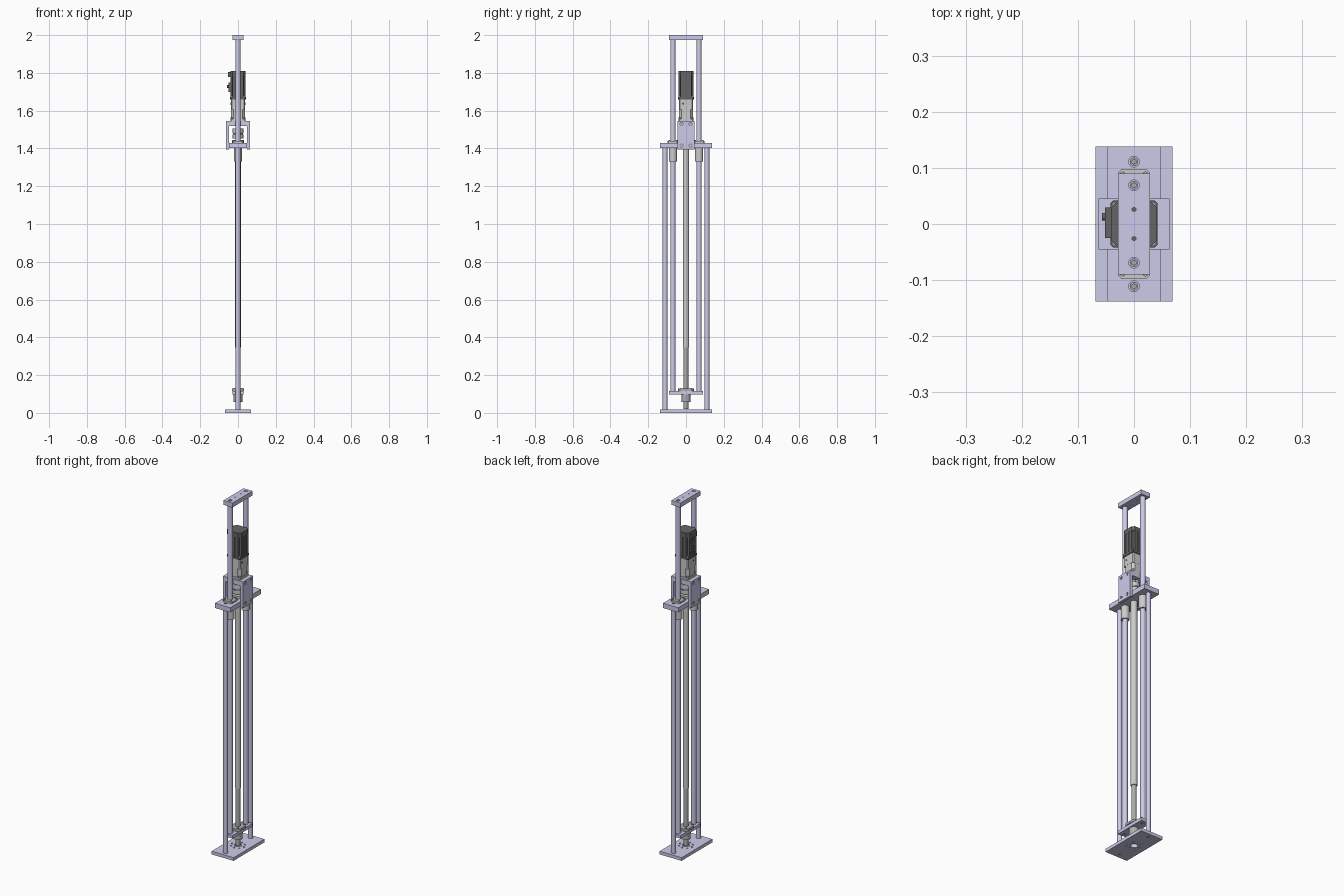
import bpy, bmesh, math
from mathutils import Matrix, Vector

if "Cube" in bpy.data.objects:
    bpy.data.objects.remove(bpy.data.objects["Cube"])


def material(name, rgb):
    m = bpy.data.materials.new(name)
    m.diffuse_color = (*rgb, 1)
    m.use_nodes = True
    m.node_tree.nodes["Principled BSDF"].inputs["Base Color"].default_value = m.diffuse_color
    return m


LAV = material("anodised_lavender", (0.60, 0.60, 0.82))
DARK = material("dark_housing", (0.13, 0.13, 0.13))
STEEL = material("steel", (0.42, 0.42, 0.42))
ALLOY = material("alloy", (0.56, 0.56, 0.56))


def finish(name, bm, mat, smooth=False):
    bmesh.ops.recalc_face_normals(bm, faces=bm.faces)
    me = bpy.data.meshes.new(name)
    bm.to_mesh(me)
    bm.free()
    ob = bpy.data.objects.new(name, me)
    bpy.context.collection.objects.link(ob)
    if mat:
        me.materials.append(mat)
    if smooth:
        bpy.ops.object.select_all(action='DESELECT')
        ob.select_set(True)
        bpy.context.view_layer.objects.active = ob
        bpy.ops.object.shade_smooth_by_angle(angle=math.radians(35))
    return ob


def box(name, x0, x1, y0, y1, z0, z1, mat):
    return prism(name, [(x0, y0), (x1, y0), (x1, y1), (x0, y1)], z0, z1, mat)


def prism(name, outline, z0, z1, mat, smooth=False):
    bm = bmesh.new()
    face = bm.faces.new([bm.verts.new((x, y, z0)) for x, y in outline])
    top = bmesh.ops.extrude_face_region(bm, geom=[face])['geom']
    bmesh.ops.translate(bm, vec=(0, 0, z1 - z0),
                        verts=[v for v in top if isinstance(v, bmesh.types.BMVert)])
    return finish(name, bm, mat, smooth)


def add_cyl(bm, r, a, b, seg=32):
    a, b = Vector(a), Vector(b)
    rot = Vector((0, 0, 1)).rotation_difference(b - a).to_matrix().to_4x4()
    bmesh.ops.create_cone(bm, cap_ends=True, segments=seg, radius1=r, radius2=r,
                          depth=(b - a).length,
                          matrix=Matrix.Translation((a + b) / 2) @ rot)


def cyl(name, r, a, b, mat, seg=32):
    bm = bmesh.new()
    add_cyl(bm, r, a, b, seg)
    return finish(name, bm, mat, True)


def vcyl(name, r, z0, z1, mat, x=0, y=0, seg=32):
    return cyl(name, r, (x, y, z0), (x, y, z1), mat, seg)


def drill(ob, holes):
    """Cut cylinders (radius, start, end) out of an object."""
    bm = bmesh.new()
    for r, a, b in holes:
        add_cyl(bm, r, a, b, 24)
    cutter = finish("hole_cutter", bm, None)
    cutter.hide_render = True
    mod = ob.modifiers.new("holes", 'BOOLEAN')
    mod.object, mod.operation, mod.solver = cutter, 'DIFFERENCE', 'EXACT'
    bpy.context.view_layer.objects.active = ob
    bpy.ops.object.modifier_apply(modifier=mod.name)
    bpy.data.objects.remove(cutter)


def vhole(r, x, y, z0, z1):
    return (r, (x, y, z0), (x, y, z1))


def chamfered(h, c):
    q = [(h, h - c), (h - c, h)]
    return q + [(-x, y) for x, y in q[::-1]] + [(-x, -y) for x, y in q] + [(x, -y) for x, y in q[::-1]]


def socket_bolt(name, r, a, b):
    ob = cyl(name, r, a, b, STEEL, 20)
    a, b = Vector(a), Vector(b)
    drill(ob, [(r * 0.5, a.lerp(b, 0.5), b + (b - a) * 0.5)])


OUT, INN = 0.111, 0.069      # rod offsets along y

# Base plate with centre bore and bolt circle
base = box("base_plate", -0.069, 0.069, -0.138, 0.138, 0, 0.018, LAV)
ring = [(0.037 * math.cos(i * math.pi / 4), 0.037 * math.sin(i * math.pi / 4)) for i in range(8)]
drill(base, [vhole(0.019, 0, 0, -0.01, 0.03)] + [vhole(0.005, x, y, -0.01, 0.03) for x, y in ring]
      + [vhole(0.009, 0, s * OUT, -0.01, 0.009) for s in (-1, 1)])

# Fixed middle plate
mid = box("middle_plate", -0.048, 0.048, -0.138, 0.138, 1.403, 1.43, LAV)
drill(mid, [vhole(0.0095, 0, s * OUT, 1.418, 1.45) for s in (-1, 1)]
      + [vhole(0.020, 0, s * INN, 1.39, 1.45) for s in (-1, 1)])

# Sliding frame: top plate and lower plate
top = box("top_plate", -0.0285, 0.0285, -0.09, 0.09, 1.975, 2.0, LAV)
drill(top, [vhole(0.0095, 0, s * INN, 1.988, 2.02) for s in (-1, 1)]
      + [vhole(0.0035, 0, s * 0.026, 1.96, 2.02) for s in (-1, 1)])
low = box("lower_plate", -0.0285, 0.0285, -0.09, 0.09, 0.097, 0.115, LAV)
drill(low, [vhole(0.0095, 0, s * INN, 0.08, 0.106) for s in (-1, 1)])

for s, side in ((-1, "front"), (1, "back")):
    # Rods and the bolts in their ends
    vcyl(side + "_fixed_rod", 0.0125, 0.018, 1.403, LAV, 0, s * OUT)
    vcyl(side + "_sliding_rod", 0.0135, 0.115, 1.975, LAV, 0, s * INN)
    socket_bolt(side + "_fixed_rod_bolt", 0.0075, (0, s * OUT, 1.418), (0, s * OUT, 1.4285))
    socket_bolt(side + "_top_bolt", 0.0075, (0, s * INN, 1.988), (0, s * INN, 1.9985))
    socket_bolt(side + "_base_bolt", 0.0075, (0, s * OUT, 0.009), (0, s * OUT, 0.001))
    socket_bolt(side + "_lower_bolt", 0.0075, (0, s * INN, 0.106), (0, s * INN, 0.098))
    # Flanged linear bearing
    flange = prism(side + "_bearing_flange",
                   [(x, y + s * INN) for x, y in chamfered(0.0285, 0.006)], 1.43, 1.44, ALLOY)
    drill(flange, [vhole(0.0137, 0, s * INN, 1.42, 1.45)])
    sleeve = vcyl(side + "_bearing_sleeve", 0.0215, 1.33, 1.403, ALLOY, 0, s * INN)
    drill(sleeve, [vhole(0.0137, 0, s * INN, 1.32, 1.42)])
    for x in (-1, 1):
        for y in (-1, 1):
            socket_bolt(side + "_bearing_bolt", 0.0045, (x * 0.02, s * INN + y * 0.02, 1.44),
                        (x * 0.02, s * INN + y * 0.02, 1.445))

# Drive screw and its cover tube
vcyl("screw", 0.0125, 0.02, 0.36, STEEL)
vcyl("cover_tube", 0.0165, 0.345, 1.403, ALLOY)

# Screw nut: body under the lower plate, flange with two flats above it
vcyl("nut_body", 0.024, 0.058, 0.097, STEEL)
prism("nut_flange", [(max(-0.033, min(0.033, 0.042 * math.cos(t))), 0.042 * math.sin(t))
                     for t in [i * math.pi / 24 + math.pi / 48 for i in range(48)]],
      0.115, 0.128, STEEL, True)
for x in (-1, 1):
    for y in (-1, 1):
        socket_bolt("nut_bolt", 0.0045, (x * 0.02, y * 0.028, 0.128), (x * 0.02, y * 0.028, 0.133))

# Motor bracket: cross plate between two bolted cheeks
cross = box("motor_plate", -0.048, 0.048, -0.0455, 0.0455, 1.518, 1.545, LAV)
drill(cross, [vhole(0.024, 0, 0, 1.5, 1.56)])
for s, side in ((-1, "left"), (1, "right")):
    x0, x1 = sorted((s * 0.048, s * 0.063))
    cheek = box(side + "_bracket_cheek", x0, x1, -0.0455, 0.0455, 1.395, 1.545, LAV)
    spots = [(y, z) for y in (-0.024, 0.024) for z in (1.416, 1.529)]
    drill(cheek, [(0.0085, (s * 0.055, y, z), (s * 0.07, y, z)) for y, z in spots])
    for y, z in spots:
        socket_bolt(side + "_cheek_bolt", 0.007, (s * 0.055, y, z), (s * 0.0625, y, z))

# Shaft coupling between the plates
vcyl("screw_bearing_cap", 0.032, 1.43, 1.444, ALLOY)
vcyl("shaft", 0.010, 1.44, 1.55, STEEL)
vcyl("coupling_lower_hub", 0.028, 1.452, 1.474, ALLOY)
vcyl("coupling_insert", 0.026, 1.474, 1.482, DARK)
vcyl("coupling_upper_hub", 0.028, 1.482, 1.506, ALLOY)

# Gearbox: flange, narrower body and motor adapter
prism("gearbox_flange", chamfered(0.041, 0.006), 1.545, 1.557, ALLOY)
prism("gearbox_body", chamfered(0.037, 0.014), 1.557, 1.605, ALLOY)
prism("gearbox_adapter", chamfered(0.0375, 0.006), 1.605, 1.66, ALLOY)
for s in (-1, 1):
    cyl("gearbox_plug", 0.006, (s * 0.036, -0.015, 1.637), (s * 0.0385, -0.015, 1.637), DARK, 20)
    for y in (-1, 1):
        socket_bolt("gearbox_bolt", 0.005, (s * 0.034, y * 0.034, 1.557), (s * 0.034, y * 0.034, 1.565))
        socket_bolt("motor_bolt", 0.005, (s * 0.035, y * 0.035, 1.672), (s * 0.035, y * 0.035, 1.68))

# Motor: front flange, grooved body with open corners, rear cap
prism("motor_flange", chamfered(0.042, 0.005), 1.66, 1.672, DARK)
edge = [(0.041, -0.028), (0.041, -0.017), (0.0385, -0.015), (0.0385, -0.009), (0.041, -0.007)]
edge += [(x, -y) for x, y in edge[::-1]] + [(0.031, 0.031)]
body = []
for k in range(4):
    c, s = round(math.cos(k * math.pi / 2)), round(math.sin(k * math.pi / 2))
    body += [(c * x - s * y, s * x + c * y) for x, y in edge]
prism("motor_body", body, 1.672, 1.785, DARK)
prism("motor_cap", chamfered(0.041, 0.012), 1.785, 1.81, DARK)
box("motor_upper_connector", -0.052, -0.04, -0.025, 0.029, 1.778, 1.806, DARK)
box("motor_lower_connector", -0.050, -0.04, -0.022, 0.022, 1.70, 1.75, DARK)
cyl("motor_plug", 0.007, (-0.05, 0.013, 1.728), (-0.057, 0.013, 1.728), DARK, 20)
